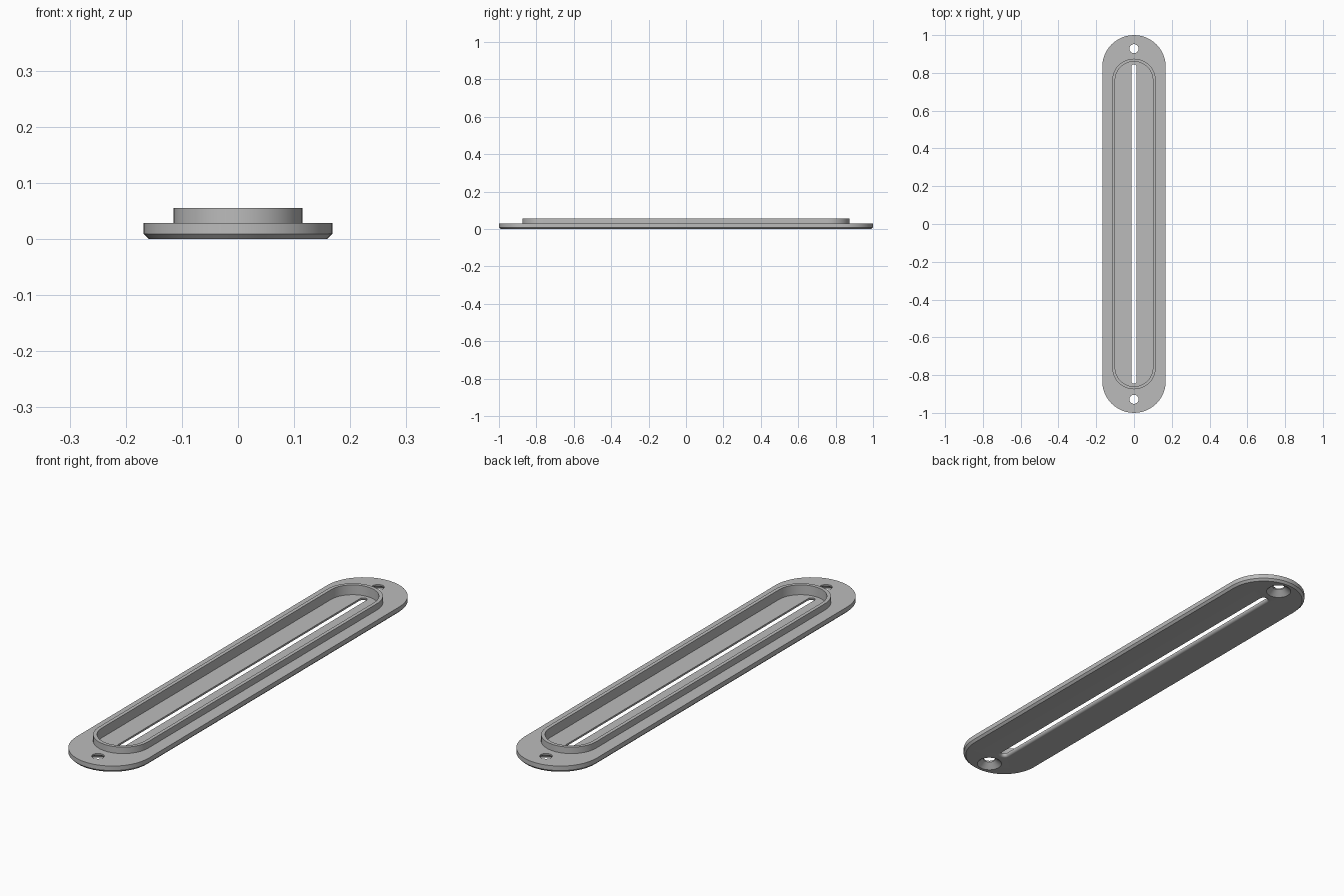
import bpy, bmesh, math

cube = bpy.data.objects.get("Cube")
if cube:
    bpy.data.objects.remove(cube)

grey = bpy.data.materials.new("grey")
grey.use_nodes = True
colour = (0.5, 0.5, 0.5, 1)
grey.diffuse_color = colour
grey.node_tree.nodes["Principled BSDF"].inputs["Base Color"].default_value = colour

PLATE_TOP = 0.028
RIM_TOP = 0.055
FLOOR = 0.014
ARC = 24  # segments per rounded end


def stadium(radius, straight, z):
    """Long rounded outline: two half circles joined by straight sides."""
    points = []
    for end in (1, -1):
        for i in range(ARC + 1):
            a = math.pi * i / ARC
            points.append((end * radius * math.cos(a),
                           end * (straight + radius * math.sin(a)), z))
    return points


def loft(name, rings, y=0):
    """Closed solid skinned through a stack of outlines (radius, straight, z)."""
    bm = bmesh.new()
    loops = [[bm.verts.new(p) for p in stadium(*ring)] for ring in rings]
    for low, high in zip(loops, loops[1:]):
        for i in range(len(low)):
            j = (i + 1) % len(low)
            bm.faces.new((low[i], low[j], high[j], high[i]))
    bm.faces.new(loops[0][::-1])
    bm.faces.new(loops[-1])
    bmesh.ops.remove_doubles(bm, verts=bm.verts, dist=1e-5)
    bmesh.ops.recalc_face_normals(bm, faces=bm.faces)
    mesh = bpy.data.meshes.new(name)
    bm.to_mesh(mesh)
    bm.free()
    mesh.materials.append(grey)
    obj = bpy.data.objects.new(name, mesh)
    obj.location.y = y
    bpy.context.collection.objects.link(obj)
    return obj


# Chamfered plate, raised rim and sunken floor as one continuous skin
plate = loft("slotted_cover_plate", [
    (0.159, 0.832, 0), (0.168, 0.832, 0.009), (0.168, 0.832, PLATE_TOP),
    (0.115, 0.76, PLATE_TOP), (0.115, 0.76, RIM_TOP),
    (0.1, 0.76, RIM_TOP), (0.1, 0.76, FLOOR)])

# Slot that flares out in a rounded edge towards the underside
fillet = 0.012
rings = [(0.014 + fillet, 0.831, -0.01)]
for i in range(7):
    a = math.pi / 2 * i / 6
    rings.append((0.014 + fillet * (1 - math.sin(a)), 0.831,
                  fillet * (1 - math.cos(a))))
rings.append((0.014, 0.831, 0.03))
cutters = [loft("slot_cutter", rings)]

# Countersunk screw holes at both ends
for y in (-0.928, 0.928):
    cutters.append(loft("screw_hole_cutter", [
        (0.05, 0, -0.01), (0.05, 0, 0), (0.024, 0, 0.022), (0.024, 0, 0.04)], y))

bpy.ops.object.select_all(action="DESELECT")
plate.select_set(True)
bpy.context.view_layer.objects.active = plate
for cutter in cutters:
    cutter.hide_render = True
    cut = plate.modifiers.new("cut", "BOOLEAN")
    cut.operation = "DIFFERENCE"
    cut.solver = "EXACT"
    cut.object = cutter
    bpy.ops.object.modifier_apply(modifier=cut.name)
    bpy.data.objects.remove(cutter)

bpy.ops.object.shade_smooth_by_angle(angle=math.radians(30))
